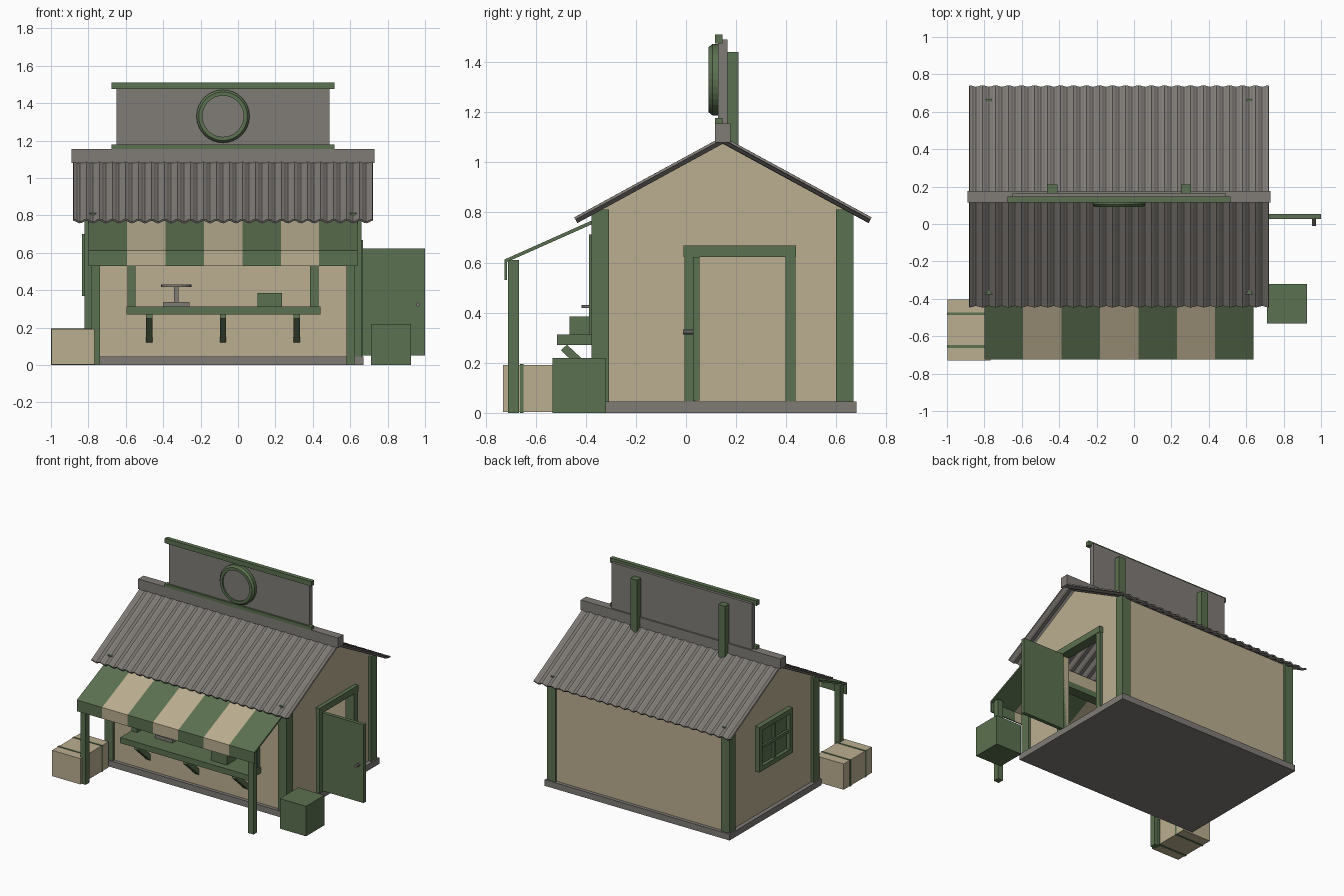
import bpy, bmesh, math
from mathutils import Vector

if "Cube" in bpy.data.objects:
    bpy.data.objects.remove(bpy.data.objects["Cube"])


def mat(name, c):
    m = bpy.data.materials.new(name)
    m.diffuse_color = (*c, 1)
    m.use_nodes = True
    m.node_tree.nodes["Principled BSDF"].inputs["Base Color"].default_value = m.diffuse_color
    return m


TAN = mat("tan_wood", (0.50, 0.43, 0.285))
GREEN = mat("green_paint", (0.105, 0.165, 0.08))
GREY = mat("grey_metal", (0.215, 0.20, 0.185))


def make(name, verts, faces, m):
    me = bpy.data.meshes.new(name)
    me.from_pydata(verts, [], faces)
    bm = bmesh.new()
    bm.from_mesh(me)
    bmesh.ops.recalc_face_normals(bm, faces=bm.faces)
    bm.to_mesh(me)
    bm.free()
    me.materials.append(m)
    ob = bpy.data.objects.new(name, me)
    bpy.context.collection.objects.link(ob)
    return ob


def prism(name, pts, x0, x1, m):
    """Extrude a (y, z) outline from x0 to x1."""
    n = len(pts)
    v = [(x, y, z) for x in (x0, x1) for y, z in pts]
    f = [tuple(range(n)), tuple(range(n, 2 * n))]
    f += [(i, (i + 1) % n, n + (i + 1) % n, n + i) for i in range(n)]
    return make(name, v, f, m)


def box(name, x0, x1, y0, y1, z0, z1, m):
    return prism(name, [(y0, z0), (y1, z0), (y1, z1), (y0, z1)], x0, x1, m)


def lathe(name, profile, c, m, axis="Y", n=32):
    """Spin a closed (radius, depth) outline round an axis through c."""
    k = len(profile)
    v = []
    for i in range(n):
        a = 2 * math.pi * i / n
        for r, d in profile:
            p = (r * math.cos(a), d, r * math.sin(a))
            if axis == "Z":
                p = (p[0], p[2], p[1])
            v.append(Vector(p) + Vector(c))
    f = [(i * k + j, i * k + (j + 1) % k, ((i + 1) % n) * k + (j + 1) % k, ((i + 1) % n) * k + j)
         for i in range(n) for j in range(k)]
    return make(name, v, f, m)


def disc(name, r, d0, d1, c, m, axis="Y", n=32):
    ob = lathe(name, [(0, d0), (r, d0), (r, d1), (0, d1)], c, m, axis, n)
    bm = bmesh.new()
    bm.from_mesh(ob.data)
    bmesh.ops.remove_doubles(bm, verts=bm.verts, dist=1e-5)
    bmesh.ops.recalc_face_normals(bm, faces=bm.faces)
    bm.to_mesh(ob.data)
    bm.free()
    return ob


YC = 0.147

# Floor slab
box("floor_slab", -0.83, 0.67, -0.385, 0.68, 0.0, 0.045, GREY)

# Front wall panels around the serving opening
F0, F1 = -0.36, -0.32
box("front_wall_left", -0.80, -0.55, F0, F1, 0.045, 0.80, TAN)
box("front_wall_right", 0.39, 0.64, F0, F1, 0.045, 0.80, TAN)
box("front_wall_below", -0.55, 0.39, F0, F1, 0.045, 0.29, TAN)
box("front_wall_above", -0.55, 0.39, F0, F1, 0.69, 0.80, TAN)
# Back and left walls
box("back_wall", -0.80, 0.64, 0.615, 0.655, 0.045, 0.80, TAN)
box("left_wall", -0.80, -0.76, F1, 0.615, 0.045, 0.80, TAN)
# Right wall panels around the doorway
box("right_wall_front", 0.60, 0.64, F1, 0.035, 0.045, 0.80, TAN)
box("right_wall_rear", 0.60, 0.64, 0.40, 0.615, 0.045, 0.80, TAN)
box("right_wall_above", 0.60, 0.64, 0.035, 0.40, 0.63, 0.80, TAN)
# Gables
for side, x in (("left", -0.80), ("right", 0.60)):
    prism(side + "_gable", [(F0, 0.80), (0.655, 0.80), (YC, 1.075)], x, x + 0.04, TAN)
# Corner posts
for x in (-0.82, 0.59):
    for y in (-0.378, 0.598):
        box("corner_post", x, x + 0.07, y, y + 0.07, 0.045, 0.812, GREEN)

# Corrugated roof slopes
WAVES, SEG = 23, 6
for side, ye in (("front", -0.44), ("back", 0.735)):
    v, f = [], []
    n = WAVES * SEG
    for i in range(n + 1):
        x = -0.88 + 1.60 * i / n
        w = 0.008 * math.cos(2 * math.pi * i / SEG)
        s = -1 if ye < YC else 1
        v += [(x, ye + s * w * 0.48, 0.769 + w * 0.88), (x, YC + s * w * 0.48, 1.089 + w * 0.88)]
    f = [(2 * i, 2 * i + 2, 2 * i + 3, 2 * i + 1) for i in range(n)]
    roof = make(side + "_roof", v, f, GREY)
    sol = roof.modifiers.new("thickness", "SOLIDIFY")
    sol.thickness = 0.01
    sol.offset = 0
box("ridge_cap", -0.89, 0.73, 0.115, 0.177, 1.08, 1.155, GREY)

# Rooftop sign
box("sign_board", -0.65, 0.49, 0.128, 0.165, 1.155, 1.49, GREY)
box("sign_top_trim", -0.675, 0.515, 0.115, 0.146, 1.475, 1.51, GREEN)
box("sign_bottom_trim", -0.675, 0.515, 0.115, 0.146, 1.153, 1.178, GREEN)
for x in (-0.465, 0.25):
    box("sign_support", x, x + 0.055, 0.165, 0.21, 1.05, 1.44, GREEN)
lathe("sign_ring", [(0.110, 0.128), (0.142, 0.128), (0.142, 0.105), (0.130, 0.09), (0.110, 0.09)],
      (-0.08, 0, 1.33), GREEN)
disc("sign_disc", 0.112, 0.10, 0.128, (-0.08, 0, 1.33), GREY)

# Striped awning with a hanging valance
W = 1.44 / 7
for i in range(7):
    prism("awning_stripe", [(-0.36, 0.775), (-0.725, 0.612), (-0.725, 0.53), (-0.715, 0.53),
                            (-0.715, 0.602), (-0.36, 0.76)],
          -0.80 + i * W, -0.80 + (i + 1) * W, TAN if i % 2 else GREEN)
for x in (-0.782, 0.58):
    box("awning_post", x, x + 0.043, -0.71, -0.667, 0.0, 0.61, GREEN)

# Serving window frame
for x in (-0.592, 0.386):
    box("window_side_trim", x, x + 0.045, -0.388, -0.315, 0.31, 0.71, GREEN)
box("window_top_trim", -0.592, 0.431, -0.388, -0.315, 0.67, 0.712, GREEN)

# Counter with diagonal brackets
box("counter", -0.595, 0.44, -0.515, -0.27, 0.27, 0.312, GREEN)
for x in (-0.475, -0.08, 0.315):
    prism("counter_bracket", [(-0.36, 0.12), (-0.36, 0.165), (-0.475, 0.272), (-0.50, 0.25)],
          x - 0.017, x + 0.017, GREEN)

# Weighing scale and small box on the counter
box("scale_base", -0.40, -0.26, -0.39, -0.29, 0.312, 0.337, GREY)
box("scale_stem", -0.343, -0.318, -0.352, -0.328, 0.337, 0.42, GREY)
disc("scale_plate", 0.082, 0.418, 0.431, (-0.33, -0.335, 0), GREY, "Z", 20)
box("counter_box", 0.105, 0.235, -0.465, -0.36, 0.312, 0.385, GREEN)

# Doorway frame and open door
box("door_jamb_front", 0.595, 0.665, -0.005, 0.035, 0.045, 0.63, GREEN)
box("door_jamb_rear", 0.595, 0.665, 0.397, 0.438, 0.045, 0.63, GREEN)
box("door_header", 0.595, 0.668, -0.01, 0.44, 0.622, 0.668, GREEN)
box("open_door", 0.655, 1.0, 0.027, 0.053, 0.05, 0.622, GREEN)
disc("door_knob", 0.011, -0.012, 0.03, (0.962, 0, 0.323), GREY, "Y", 10)

# Left window: frame, cross bars and pane
X0 = -0.835
box("side_window_pane", -0.81, -0.80, -0.03, 0.33, 0.38, 0.69, GREEN)
for y in (-0.045, 0.305):
    box("side_window_upright", X0, -0.80, y, y + 0.035, 0.37, 0.70, GREEN)
for z in (0.37, 0.665):
    box("side_window_rail", X0, -0.80, -0.045, 0.34, z, z + 0.035, GREEN)
box("side_window_bar_vertical", -0.825, -0.80, 0.138, 0.158, 0.39, 0.68, GREEN)
box("side_window_bar_level", -0.825, -0.80, -0.03, 0.33, 0.525, 0.545, GREEN)

# Strapped crate and green bin on the ground
box("crate", -0.997, -0.768, -0.73, -0.403, 0.003, 0.192, TAN)
for y in (-0.662, -0.487):
    box("crate_strap", -1.0, -0.765, y, y + 0.014, 0.0, 0.195, GREEN)
box("bin", 0.712, 0.925, -0.533, -0.32, 0.0, 0.22, GREEN)
